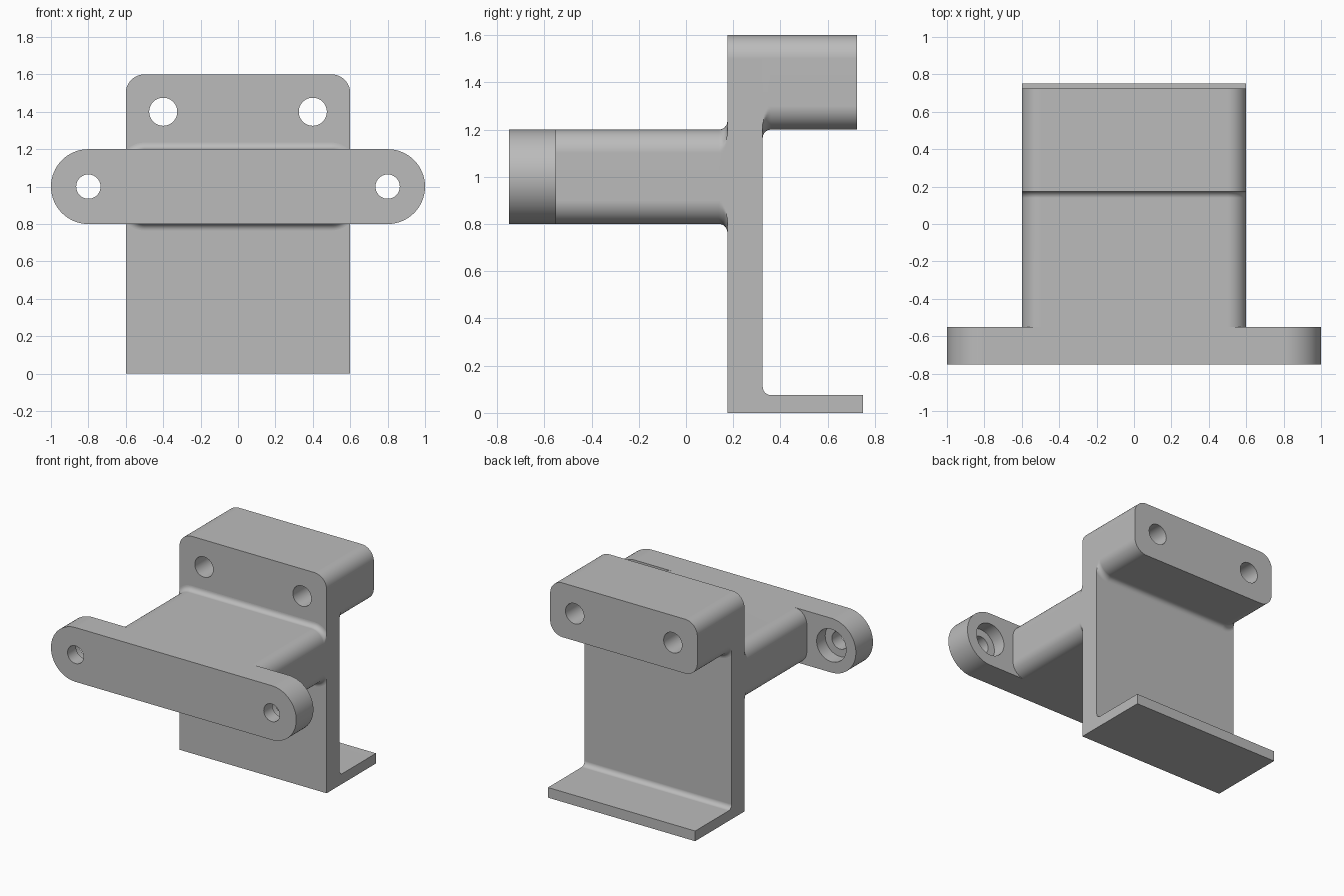
import bpy, bmesh
from math import sin, cos, pi, radians
from mathutils import Matrix

cube = bpy.data.objects.get("Cube")
if cube:
    bpy.data.objects.remove(cube, do_unlink=True)

# Single grey material
GREY = (0.5, 0.5, 0.5, 1)
grey = bpy.data.materials.new("plain grey")
grey.use_nodes = True
grey.diffuse_color = GREY
grey.node_tree.nodes["Principled BSDF"].inputs["Base Color"].default_value = GREY

WIDTH = 0.6      # half width of the body
FILLET = 0.035   # inside corner radius
ROUND = 0.1      # outside corner radius
STEPS = 16


def make_object(name, bm):
    bmesh.ops.recalc_face_normals(bm, faces=bm.faces)
    mesh = bpy.data.meshes.new(name)
    bm.to_mesh(mesh)
    bm.free()
    mesh.materials.append(grey)
    obj = bpy.data.objects.new(name, mesh)
    bpy.context.collection.objects.link(obj)
    return obj


def loft(rings):
    """Skin a list of equal-length point rings and cap both ends."""
    bm = bmesh.new()
    loops = [[bm.verts.new(p) for p in ring] for ring in rings]
    for a, b in zip(loops, loops[1:]):
        for i in range(len(a)):
            j = (i + 1) % len(a)
            bm.faces.new((a[i], a[j], b[j], b[i]))
    bm.faces.new(loops[0])
    bm.faces.new(loops[-1])
    return bm


def rounded_ring(y, half, low, high, radius, grow=0.0, grow_top=True):
    """Rounded rectangle facing y, grown outward but kept within its width."""
    ring = []
    corners = ((1, 1, 0), (-1, 1, 1), (-1, -1, 2), (1, -1, 3))
    for sx, sz, quarter in corners:
        r = radius + (grow if sz < 0 or grow_top else 0)
        cx = sx * (half - radius)
        cz = high - radius if sz > 0 else low + radius
        for k in range(STEPS + 1):
            a = (quarter + k / STEPS) * pi / 2
            x = max(-half, min(half, cx + r * cos(a)))
            ring.append((x, y, cz + r * sin(a)))
    return ring


def flared_bar(end, wall, low, high, grow_top):
    """Rounded bar from its free end to a wall, with a fillet at the wall."""
    side = 1 if end > wall else -1
    rings = [rounded_ring(end, WIDTH, low, high, ROUND)]
    for k in range(9):
        a = k / 8 * pi / 2
        y = wall + side * FILLET * (1 - sin(a))
        rings.append(rounded_ring(y, WIDTH, low, high, ROUND,
                                  FILLET * (1 - cos(a)), grow_top))
    return loft(rings)


def drill(obj, x, z, radius, y0, y1):
    """Cut a round hole along y."""
    bm = bmesh.new()
    place = Matrix.Translation((x, (y0 + y1) / 2, z)) @ Matrix.Rotation(pi / 2, 4, 'X')
    bmesh.ops.create_cone(bm, cap_ends=True, segments=48, radius1=radius,
                          radius2=radius, depth=y1 - y0, matrix=place)
    cutter = make_object("hole_cutter", bm)
    cutter.hide_render = True
    mod = obj.modifiers.new("hole", 'BOOLEAN')
    mod.operation = 'DIFFERENCE'
    mod.solver = 'EXACT'
    mod.object = cutter
    bpy.context.view_layer.objects.active = obj
    bpy.ops.object.modifier_apply(modifier=mod.name)
    bpy.data.objects.remove(cutter, do_unlink=True)


def finish(obj):
    bpy.ops.object.select_all(action='DESELECT')
    obj.select_set(True)
    bpy.context.view_layer.objects.active = obj
    bpy.ops.object.shade_smooth_by_angle(angle=radians(30))
    obj.modifiers.new("even shading", 'WEIGHTED_NORMAL').keep_sharp = True


# Upright plate with its foot, one filleted L profile
FRONT, BACK, TOP, FOOT = 0.175, 0.325, 1.6, 0.075
profile = [(FRONT, 0), (0.75, 0), (0.75, FOOT)]
for k in range(9):
    a = pi * 1.5 - k / 8 * pi / 2
    profile.append((BACK + FILLET + FILLET * cos(a), FOOT + FILLET + FILLET * sin(a)))
profile += [(BACK, TOP), (FRONT, TOP)]
bm = loft([[(x, y, z) for y, z in profile] for x in (-WIDTH, WIDTH)])
top_edges = [e for e in bm.edges
             if all(v.co.z > TOP - 0.01 for v in e.verts)
             and abs(e.verts[0].co.x - e.verts[1].co.x) < 0.01]
bmesh.ops.bevel(bm, geom=top_edges, offset=ROUND, segments=STEPS,
                profile=0.5, affect='EDGES')
plate = make_object("upright_plate_and_foot", bm)

# Upper block behind the plate
block = make_object("upper_block", flared_bar(0.725, BACK, 1.2, TOP, False))

# Arm reaching forward from the plate
arm = make_object("forward_arm", flared_bar(-0.55, FRONT, 0.8, 1.2, True))

# Front flange with rounded ends
flange = make_object("front_flange", loft(
    [rounded_ring(y, 1.0, 0.8, 1.2, 0.2) for y in (-0.75, -0.55)]))

# Mounting holes; the flange holes are counterbored from behind
for side in (-1, 1):
    for part in (plate, block):
        drill(part, side * 0.4, 1.4, 0.075, 0, 0.9)
    drill(flange, side * 0.8, 1.0, 0.065, -0.9, -0.4)
    drill(flange, side * 0.8, 1.0, 0.12, -0.65, -0.4)

for part in (plate, block, arm, flange):
    finish(part)
